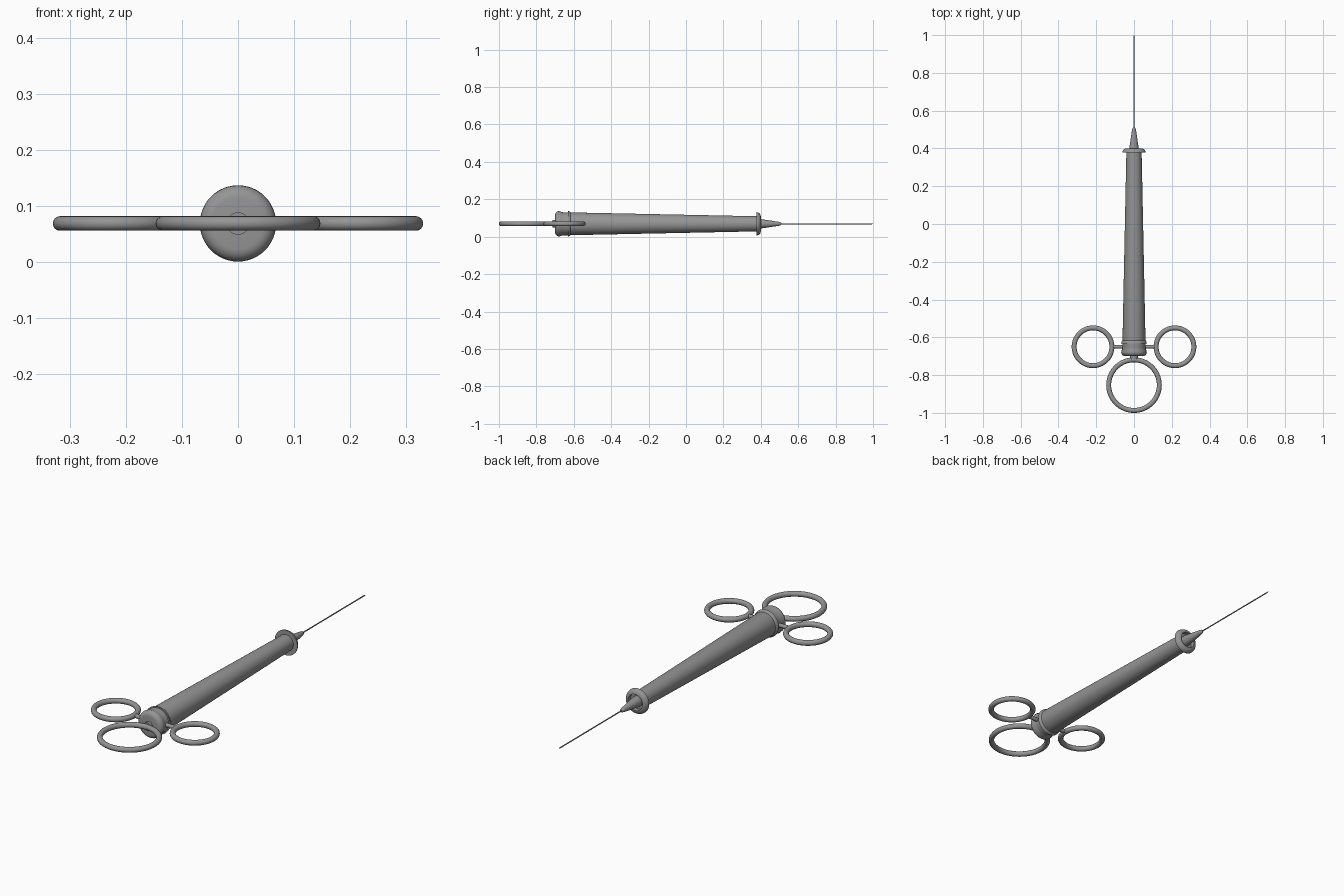
import bpy, math
from mathutils import Matrix, Vector

cube = bpy.data.objects.get("Cube")
if cube:
    bpy.data.objects.remove(cube, do_unlink=True)

AXIS_Z = 0.069
GRIP_Y = -0.65

steel = bpy.data.materials.new("grey_metal")
steel.use_nodes = True
GREY = (0.3, 0.3, 0.3, 1)
steel.diffuse_color = GREY
steel.node_tree.nodes["Principled BSDF"].inputs["Base Color"].default_value = GREY


def finish(obj, name):
    obj.name = name
    obj.data.materials.append(steel)
    bpy.ops.object.select_all(action='DESELECT')
    obj.select_set(True)
    bpy.context.view_layer.objects.active = obj
    bpy.ops.object.shade_smooth_by_angle(angle=math.radians(35))
    return obj


def lathe(name, profile, sides=48):
    """Closed solid turned around the long axis from (y, radius) pairs."""
    verts, faces = [], []
    for y, r in profile:
        for i in range(sides):
            a = math.tau * i / sides
            verts.append((r * math.cos(a), y, AXIS_Z + r * math.sin(a)))
    for k in range(len(profile) - 1):
        for i in range(sides):
            j = (i + 1) % sides
            a, b = k * sides, (k + 1) * sides
            faces.append((a + i, b + i, b + j, a + j))
    faces.append(tuple(range(sides)))
    faces.append(tuple(reversed(range(len(verts) - sides, len(verts)))))
    mesh = bpy.data.meshes.new(name)
    mesh.from_pydata(verts, [], faces)
    mesh.update()
    obj = bpy.data.objects.new(name, mesh)
    bpy.context.collection.objects.link(obj)
    return finish(obj, name)


def rounded(y0, y1, r, bevel, steps=5):
    """Cylinder profile with rounded rims."""
    arc = [math.pi / 2 * i / steps for i in range(steps + 1)]
    start = [(y0 + bevel * (1 - math.sin(a)), r - bevel * (1 - math.cos(a)))
             for a in reversed(arc)]
    end = [(y1 - bevel * (1 - math.sin(a)), r - bevel * (1 - math.cos(a)))
           for a in arc]
    return start + end[::-1]


def ring(name, x, y, outer, tube=0.013):
    bpy.ops.mesh.primitive_torus_add(
        location=(x, y, AXIS_Z), major_radius=outer - tube, minor_radius=tube,
        major_segments=64, minor_segments=16)
    return finish(bpy.context.object, name)


# Barrel and the thicker collar at its rear
lathe("barrel", rounded(-0.69, 0.40, 0.062, 0.022))
lathe("collar", rounded(-0.70, -0.61, 0.068, 0.022))

# Tapered tip and thin needle
lathe("needle_hub", [(0.38, 0.026), (0.40, 0.025), (0.495, 0.011),
                     (0.505, 0.009), (0.51, 0.004)], 32)
lathe("needle", [(0.48, 0.003), (0.99, 0.003), (1.0, 0.001)], 12)

# Plunger and its thumb ring
lathe("plunger_rod", [(-0.715, 0.02), (-0.60, 0.02)], 32)
ring("thumb_ring", 0, -0.853, 0.147)

# Finger rings, joined to the collar by short struts
for side, sign in (("left", 1), ("right", -1)):
    ring(side + "_finger_ring", sign * 0.217, GRIP_Y, 0.113)
    bpy.ops.mesh.primitive_cylinder_add(
        vertices=24, radius=0.01, depth=0.07,
        location=(sign * 0.08, GRIP_Y, AXIS_Z), rotation=(0, math.pi / 2, 0))
    finish(bpy.context.object, side + "_strut")
